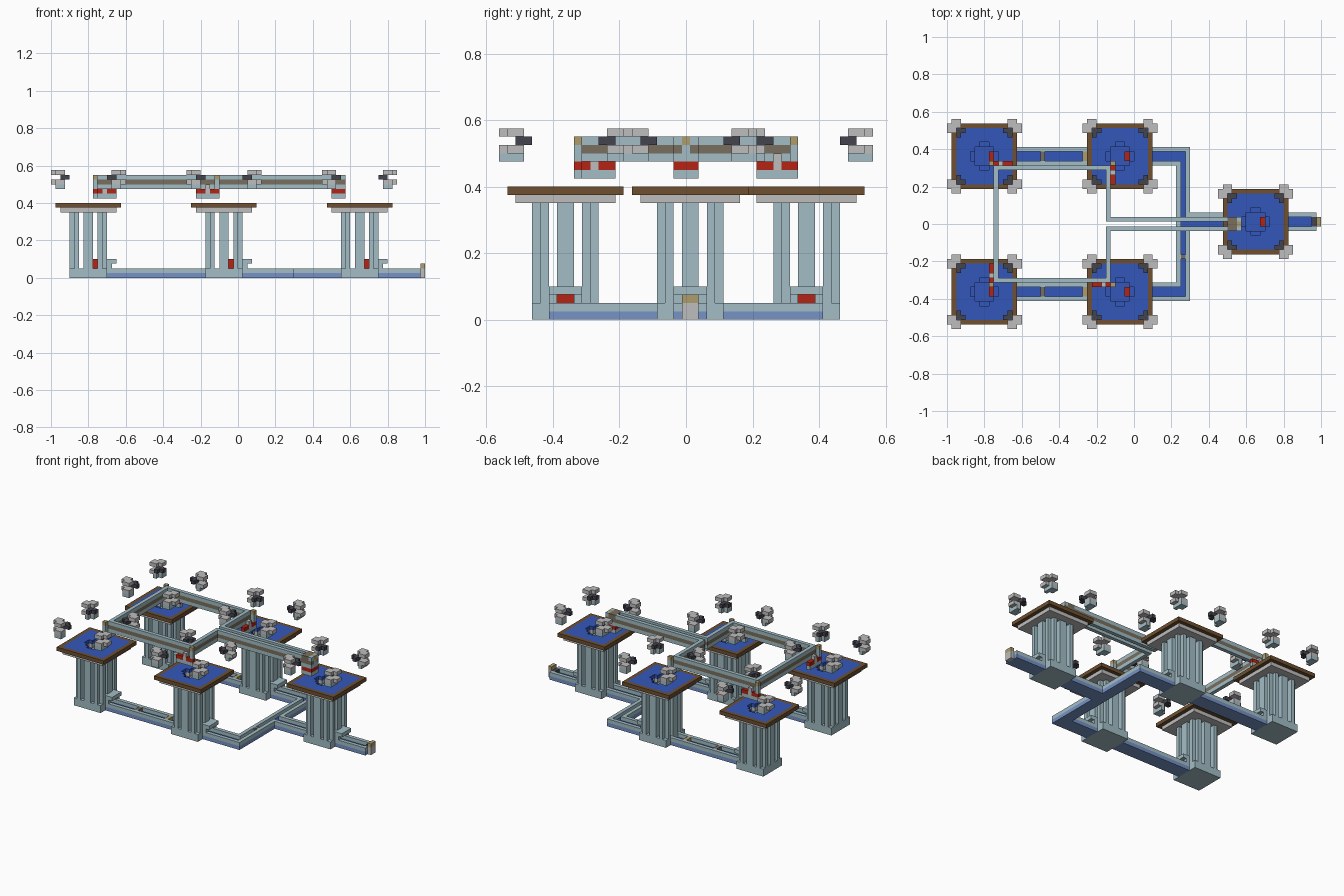
import bpy, bmesh
from mathutils import Vector

cube = bpy.data.objects.get("Cube")
if cube:
    bpy.data.objects.remove(cube, do_unlink=True)

U = 0.025  # block size


def lin(c):
    return c / 12.92 if c <= 0.04045 else ((c + 0.055) / 1.055) ** 2.4


PALETTE = {
    "pale_stone": "A2BDC5", "water_blue": "3457BA", "channel_blue": "7592C6",
    "dark_wood": "6E5030", "light_grey": "BEBEBE", "charcoal": "43434F",
    "red": "B32413", "tan": "AE9C6C", "dull_brown": "796E5D",
}
NAMES = list(PALETTE)
MATS = []
for name, code in PALETTE.items():
    rgb = [lin(int(code[i:i + 2], 16) / 255) for i in (0, 2, 4)]
    m = bpy.data.materials.new(name)
    m.use_nodes = True
    m.diffuse_color = (*rgb, 1)
    m.node_tree.nodes["Principled BSDF"].inputs["Base Color"].default_value = (*rgb, 1)
    MATS.append(m)

# corner loops of a unit block for each outward direction
SIDES = {
    (1, 0, 0): [(1, 0, 0), (1, 1, 0), (1, 1, 1), (1, 0, 1)],
    (-1, 0, 0): [(0, 0, 0), (0, 0, 1), (0, 1, 1), (0, 1, 0)],
    (0, 1, 0): [(0, 1, 0), (0, 1, 1), (1, 1, 1), (1, 1, 0)],
    (0, -1, 0): [(0, 0, 0), (1, 0, 0), (1, 0, 1), (0, 0, 1)],
    (0, 0, 1): [(0, 0, 1), (1, 0, 1), (1, 1, 1), (0, 1, 1)],
    (0, 0, -1): [(0, 0, 0), (0, 1, 0), (1, 1, 0), (1, 0, 0)],
}


def fill(blocks, xs, ys, zs, mat):
    """Fill a range of blocks with a colour, or carve it when mat is None."""
    for x in range(*xs):
        for y in range(*ys):
            for z in range(*zs):
                if mat is None:
                    blocks.pop((x, y, z), None)
                else:
                    blocks[x, y, z] = mat


def make_mesh(name, blocks, water_levels=()):
    """Skin the blocks; upward faces at the water levels turn blue."""
    bm = bmesh.new()
    cache = {}
    for cell, mat in blocks.items():
        for d, loop in SIDES.items():
            if tuple(a + b for a, b in zip(cell, d)) in blocks:
                continue
            vs = []
            for c in loop:
                p = tuple(a + b for a, b in zip(cell, c))
                if p not in cache:
                    cache[p] = bm.verts.new(Vector(p) * U)
                vs.append(cache[p])
            f = bm.faces.new(vs)
            wet = d[2] == 1 and cell[2] in water_levels
            f.material_index = NAMES.index("water_blue" if wet else mat)
    bmesh.ops.dissolve_limit(bm, angle_limit=0.01, verts=bm.verts[:],
                             edges=bm.edges[:], delimit={'MATERIAL'})
    me = bpy.data.meshes.new(name)
    bm.to_mesh(me)
    bm.free()
    for m in MATS:
        me.materials.append(m)
    return me


def place(name, mesh, x=0, y=0):
    ob = bpy.data.objects.new(name, mesh)
    ob.location = (x * U, (y + 0.5) * U, 0)
    bpy.context.collection.objects.link(ob)


# Table with stepped round opening
table = {}
fill(table, (-6, 6), (-6, 6), (14, 15), "light_grey")
fill(table, (-7, 7), (-7, 7), (15, 16), "dark_wood")
fill(table, (-6, 6), (-6, 6), (15, 16), "water_blue")
for r, w in ((1, 3), (2, 2), (3, 1)):
    fill(table, (-w, w), (-r, r), (14, 16), None)

# Basin, legs and spout
tower = {}
fill(tower, (-4, 4), (-4, 4), (0, 2), "pale_stone")
fill(tower, (-3, 3), (-3, 3), (1, 2), None)
fill(tower, (3, 4), (-1, 1), (1, 2), None)
for x in (-4, -1, 2):
    for y in (-4, -1, 2):
        if (x, y) != (-1, -1):
            fill(tower, (x, x + 2), (y, y + 2), (1, 14), "pale_stone")
for x in (-4, 3):
    for y in (-4, 3):
        fill(tower, (x, x + 1), (y, y + 1), (2, 14), None)
fill(tower, (2, 5), (-2, 2), (2, 3), "pale_stone")
fill(tower, (2, 6), (-2, 2), (3, 4), "pale_stone")
fill(tower, (2, 6), (-1, 1), (1, 3), None)
fill(tower, (1, 3), (-1, 1), (2, 4), "red")

# Floating corner lamps
lamps = {}
GREY = [(1, 0), (2, 0), (0, 1), (1, 1), (2, 1), (0, 2), (1, 2)]
FOOT = [(1, 0), (2, 0), (1, 1), (2, 1), (1, 2)]
DARK = [(2, 2), (3, 2), (2, 3)]
for sx in (0, 1):
    for sy in (0, 1):
        for cells, z, mat in ((GREY, 22, "light_grey"), (DARK, 21, "charcoal"),
                              (GREY, 20, "light_grey"), (FOOT, 19, "pale_stone")):
            for a, b in cells:
                x, y = a - 8, b - 8
                lamps[-1 - x if sx else x, -1 - y if sy else y, z] = mat

SPOTS = {"left_back": (-32, 14), "left_front": (-32, -15), "middle_back": (-3, 14),
         "middle_front": (-3, -15), "end": (26, 0)}
meshes = {"table": make_mesh("table", table),
          "tower": make_mesh("tower", tower, (0, 13)),
          "corner_lamps": make_mesh("corner_lamps", lamps)}
for spot, (x, y) in SPOTS.items():
    for part, mesh in meshes.items():
        place(f"{spot}_{part}", mesh, x, y)

# Ground channels: outer range and the carved water bed
canal = {}
RUNS = [((9, 12), (-17, 16), (10, 11), (-16, 15)),
        ((12, 22), (-2, 2), (10, 22), (-1, 1)),
        ((30, 39), (-2, 2), (30, 39), (-1, 1))]
for c in (14, -15):
    RUNS += [((-28, -7), (c - 2, c + 2), (-28, -7), (c - 1, c + 1)),
             ((1, 12), (c - 2, c + 2), (1, 11), (c - 1, c + 1))]
for xs, ys, _, _ in RUNS:
    fill(canal, xs, ys, (0, 1), "channel_blue")
    fill(canal, xs, ys, (1, 2), "pale_stone")
for _, _, xs, ys in RUNS:
    fill(canal, xs, ys, (1, 2), None)
place("water_channels", make_mesh("water_channels", canal, (0,)))

# Gates in the channels and the end post
gates = {}
for c in (14, -15):
    fill(gates, (-20, -19), (c - 1, c + 1), (1, 2), "dull_brown")
    fill(gates, (-11, -10), (c - 1, c + 1), (1, 2), "tan")
fill(gates, (10, 11), (-8, -7), (1, 2), "dull_brown")
fill(gates, (38, 39), (-1, 1), (1, 2), "charcoal")
fill(gates, (39, 40), (-1, 1), (0, 2), "light_grey")
fill(gates, (39, 40), (-1, 1), (2, 3), "tan")
place("channel_gates", make_mesh("channel_gates", gates))

# Overhead beams with a brown middle band
beams = {}
for xs, ys in (((-30, -29), (-13, 12)), ((-30, -5), (11, 12)), ((-30, -5), (-13, -12)),
               ((-6, -5), (0, 12)), ((-6, -5), (-13, -1)),
               ((-6, 23), (0, 1)), ((-6, 23), (-2, -1))):
    fill(beams, xs, ys, (19, 22), "pale_stone")
    fill(beams, xs, ys, (20, 21), "dull_brown")
for x, y in ((-31, 12), (-31, -14), (-5, 12), (-5, -14), (22, -1)):
    fill(beams, (x, x + 1), (y, y + 1), (19, 21), "pale_stone")
    fill(beams, (x, x + 1), (y, y + 1), (21, 22), "tan")
fill(beams, (20, 22), (-2, 1), (20, 22), "dull_brown")
place("overhead_beams", make_mesh("overhead_beams", beams))

# Red-tipped nozzles hanging under the beam ends
nozzles = {}
for xs, ys in (((-31, -26), (12, 13)), ((-31, -30), (-14, -9)),
               ((-5, -4), (8, 13)), ((-9, -4), (-14, -13)), ((20, 23), (-2, 1))):
    fill(nozzles, xs, ys, (17, 18), "pale_stone")
    fill(nozzles, xs, ys, (18, 19), "red")
    mx, my = sum(xs) // 2, sum(ys) // 2
    fill(nozzles, (mx, mx + 1), (my, my + 1), (18, 20), "light_grey")
place("nozzles", make_mesh("nozzles", nozzles))
